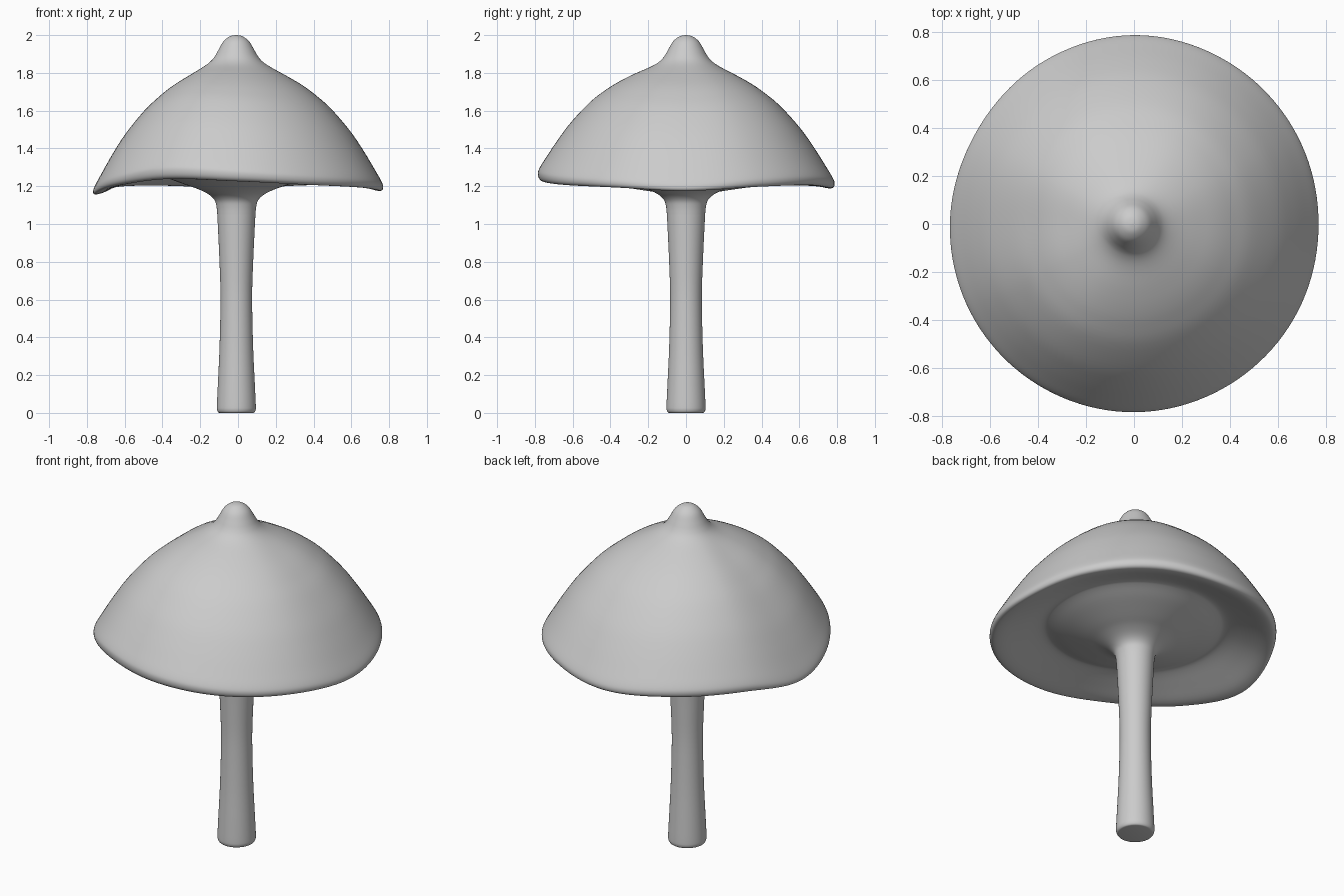
import bpy, math

if "Cube" in bpy.data.objects:
    bpy.data.objects.remove(bpy.data.objects["Cube"])

SEG = 128
# rim height offset and rim radius every 30 degrees, from +x counter-clockwise
WAVE = [-.03, 0, .012, -.012, .008, .0, -.055, .005, .06, .042, .015, -.005]
RADIUS = [.77, .775, .782, .788, .776, .762, .768, .776, .782, .785, .78, .775]


def spline(p0, p1, p2, p3, t):
    return .5 * (2 * p1 + (p2 - p0) * t + (2 * p0 - 5 * p1 + 4 * p2 - p3) * t * t
                 + (3 * p1 - p0 - 3 * p2 + p3) * t ** 3)


def around(table, angle):
    n = len(table)
    f = angle / (2 * math.pi) * n
    i = int(f)
    return spline(*[table[(i + k) % n] for k in (-1, 0, 1, 2)], f - i)


def smooth_profile(pts, steps):
    out = []
    for i in range(len(pts) - 1):
        q = [pts[min(max(i + k, 0), len(pts) - 1)] for k in (-1, 0, 1, 2)]
        for s in range(steps):
            out.append([spline(*c, s / steps) for c in zip(*q)])
    out.append(list(pts[-1]))
    return out


def lathe(name, profile, cap_ends=()):
    """Spin (radius, height, wave weight) points into a wavy surface."""
    verts, faces = [], []
    for r, z, w in profile:
        e = min(r / .775, 1)
        for j in range(SEG):
            a = 2 * math.pi * j / SEG
            rr = r * (1 + (around(RADIUS, a) / .775 - 1) * e)
            verts.append((rr * math.cos(a) - .01 * (1 - e), rr * math.sin(a),
                          z + around(WAVE, a) * w))
    for i in range(len(profile) - 1):
        for j in range(SEG):
            k = (j + 1) % SEG
            faces.append((i * SEG + j, (i + 1) * SEG + j,
                          (i + 1) * SEG + k, i * SEG + k))
    if "first" in cap_ends:
        faces.append(tuple(range(SEG)))
    if "last" in cap_ends:
        base = (len(profile) - 1) * SEG
        faces.append(tuple(base + j for j in reversed(range(SEG))))
    mesh = bpy.data.meshes.new(name)
    mesh.from_pydata(verts, [], faces)
    obj = bpy.data.objects.new(name, mesh)
    bpy.context.collection.objects.link(obj)
    bpy.ops.object.select_all(action='DESELECT')
    obj.select_set(True)
    bpy.context.view_layer.objects.active = obj
    bpy.ops.object.shade_smooth_by_angle(angle=math.radians(50))
    return obj


# Cap: nub, dome, rolled rim, underside with ring groove, flare into the stem
cap = [(.004, 2.0, 0), (.035, 1.993, 0), (.068, 1.967, 0), (.093, 1.925, 0),
       (.113, 1.89, 0), (.137, 1.862, .02), (.18, 1.833, .06), (.27, 1.787, .2),
       (.35, 1.742, .3), (.42, 1.693, .42), (.5, 1.625, .55), (.6, 1.512, .7),
       (.67, 1.412, .82), (.73, 1.315, .94), (.765, 1.255, 1), (.774, 1.226, 1),
       (.767, 1.204, .85), (.745, 1.197, .7), (.7, 1.207, .6), (.62, 1.24, .4),
       (.54, 1.272, .2), (.49, 1.285, .1), (.455, 1.278, .05), (.38, 1.247, 0),
       (.27, 1.207, 0), (.2, 1.183, 0), (.145, 1.155, 0), (.115, 1.125, 0),
       (.105, 1.09, 0), (.101, 1.05, 0)]
lathe("mushroom_cap", smooth_profile(cap, 4), ("first",))

# Stem: slightly waisted, with a small rounded foot
stem = [(.101, 1.05, 0), (.096, .95, 0), (.09, .82, 0), (.084, .65, 0),
        (.085, .5, 0), (.09, .32, 0), (.098, .15, 0), (.103, .04, 0),
        (.102, .015, 0), (.096, .003, 0), (.088, 0, 0)]
lathe("mushroom_stem", smooth_profile(stem, 4), ("last",))
